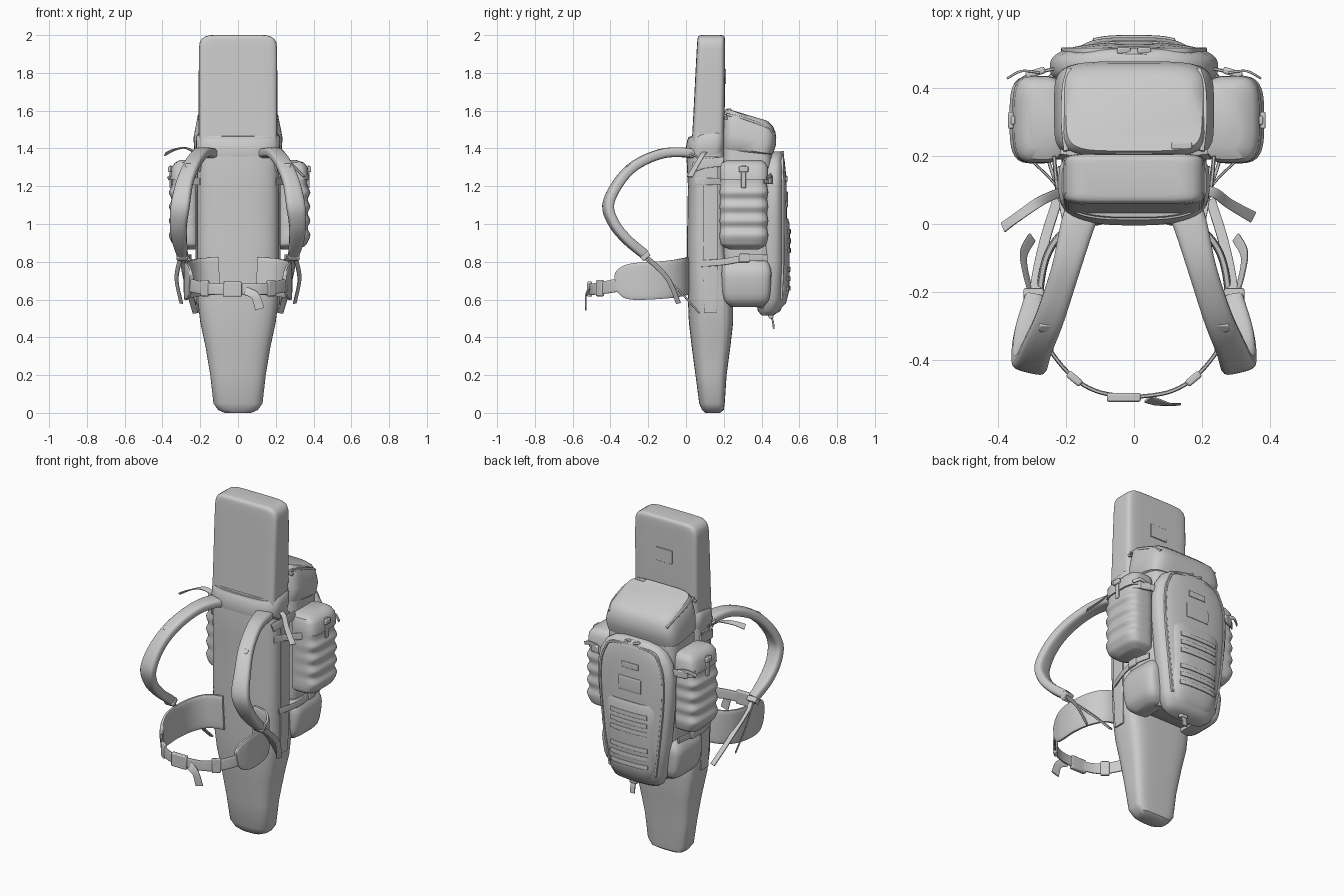
import bpy, math
from mathutils import Vector

grey = bpy.data.materials.new("fabric grey")
grey.diffuse_color = (0.6, 0.6, 0.6, 1)


def make(name, rings):
    """Skin a list of equal rings and cap both ends."""
    n = len(rings[0])
    verts = [p for r in rings for p in r]
    faces = [(i * n + j, i * n + (j + 1) % n, (i + 1) * n + (j + 1) % n, (i + 1) * n + j)
             for i in range(len(rings) - 1) for j in range(n)]
    faces += [tuple(reversed(range(n))), tuple(range(len(verts) - n, len(verts)))]
    me = bpy.data.meshes.new(name)
    me.from_pydata(verts, [], faces)
    me.materials.append(grey)
    ob = bpy.data.objects.new(name, me)
    bpy.context.collection.objects.link(ob)
    return ob


def oval(n, power, front=None):
    """Unit rounded square with n points; the front half may use its own roundness."""
    out = []
    for k in range(n):
        c, s = math.cos(2 * math.pi * (k + .5) / n), math.sin(2 * math.pi * (k + .5) / n)
        p = front if front and s < 0 else power
        out.append((math.copysign(abs(c) ** (2 / p), c), math.copysign(abs(s) ** (2 / p), s)))
    return out


def bag(name, sections, power=4, front=None, n=48):
    """Stack rounded sections: z, x0, x1, y0, y1 and an optional tilt toward the back."""
    rings = []
    for z, x0, x1, y0, y1, *tilt in sections:
        t = tilt[0] if tilt else 0
        cx, cy, hx, hy = (x0 + x1) / 2, (y0 + y1) / 2, abs(x1 - x0) / 2, (y1 - y0) / 2
        rings.append([(cx + hx * a, cy + hy * b, z + t * hy * b) for a, b in oval(n, power, front)])
    return make(name, rings)


def spline(pts, steps):
    """Smooth path through points of any dimension."""
    out = []
    for i in range(len(pts) - 1):
        a, b, c, d = pts[max(i - 1, 0)], pts[i], pts[i + 1], pts[min(i + 2, len(pts) - 1)]
        for k in range(steps):
            t = k / steps
            out.append([.5 * (2 * q + (r - p) * t + (2 * p - 5 * q + 4 * r - s) * t * t
                              + (3 * q - p - 3 * r + s) * t ** 3) for p, q, r, s in zip(a, b, c, d)])
    return out + [list(pts[-1])]


def strap(name, pts, thick, across=(1, 0, 0), steps=5, side=1, power=5):
    """Sweep a flat band along x, y, z, width points; side=-1 mirrors it."""
    path = spline([(side * p[0], *p[1:]) for p in pts], steps)
    pos = [Vector(p[:3]) for p in path]
    rings = []
    for i, p in enumerate(pos):
        t = (pos[min(i + 1, len(pos) - 1)] - pos[max(i - 1, 0)]).normalized()
        w = Vector((side * across[0], *across[1:]))
        w = (w - t * w.dot(t)).normalized()
        nrm = t.cross(w)
        rings.append([p + w * a * path[i][3] / 2 + nrm * b * thick / 2 for a, b in oval(16, power)])
    return make(name, rings)


def box(name, loc, size, rot=(0, 0, 0), bevel=.006):
    bpy.ops.mesh.primitive_cube_add(size=1, location=loc, rotation=rot)
    ob = bpy.context.object
    ob.name = name
    ob.scale = size
    bpy.ops.object.transform_apply(location=False, rotation=False)
    ob.data.materials.append(grey)
    m = ob.modifiers.new("bevel", 'BEVEL')
    m.width, m.segments = min(bevel, min(size) * .3), 2
    return ob


def sym(z, h, y0, y1, *t):
    return (z, -h, h, y0, y1, *t)


# Long sleeve: tapered lower half with a rounded front, collar and upper hood
bag("long_sleeve", [sym(0, .07, .10, .18), sym(.015, .105, .085, .2), sym(.05, .13, .07, .205),
                    sym(.2, .147, .05, .215), sym(.35, .172, .03, .235), sym(.48, .2, .015, .25),
                    sym(.6, .215, .01, .25), sym(.9, .215, .005, .21), sym(1.2, .215, .01, .21),
                    sym(1.4, .215, 0, .21), sym(1.46, .215, .012, .205)], 4.5, 3)
bag("sleeve_collar", [sym(1.36, .214, 0, .2, .04), sym(1.4, .222, -.004, .208, .06),
                      sym(1.46, .222, .008, .208, .12), sym(1.475, .212, .02, .2, .12)], 5, 2.8)
bag("sleeve_hood", [sym(1.42, .208, .03, .2), sym(1.6, .208, .04, .205), sym(1.8, .208, .05, .207),
                    sym(1.93, .207, .057, .207), sym(1.96, .203, .059, .207), sym(1.98, .193, .061, .206),
                    sym(1.992, .175, .064, .204), sym(1.998, .155, .072, .198), sym(2.0, .14, .085, .185)], 8)
box("hood_patch", (0, .208, 1.78), (.11, .008, .08))

# Main compartment with its bulging base and sloped lid
bag("main_compartment", [sym(.57, .17, .22, .42, -.2), sym(.6, .2, .2, .45, -.1), sym(.7, .225, .19, .47),
                         sym(.9, .225, .19, .46), sym(1.2, .23, .19, .46), sym(1.35, .225, .19, .46),
                         sym(1.42, .22, .19, .45)], 5)
bag("lid", [sym(1.37, .21, .19, .44, -.1), sym(1.39, .232, .19, .46, -.15), sym(1.45, .235, .19, .477, -.2),
            sym(1.5, .225, .195, .478, -.3), sym(1.54, .215, .2, .473, -.38), sym(1.565, .2, .215, .46, -.38),
            sym(1.575, .17, .24, .43, -.3)], 5)
strap("lid_seam", [(-.215, .212, 1.56, .015), (-.1, .2, 1.585, .015), (.1, .2, 1.585, .015),
                   (.215, .212, 1.56, .015)], .015, (0, 1, 0))
box("lid_zip_pull", (.14, .23, 1.605), (.06, .02, .012))
for s in (-1, 1):
    strap("lid_side_seam", [(.2, .215, 1.58, .014), (.208, .3, 1.562, .014), (.205, .4, 1.525, .014),
                            (.19, .455, 1.49, .014)], .014, side=s)
    # Lower side bulges
    x0, x1 = s * .12, s * .265
    bag("lower_side_pouch", spline([(.56, x0, s * .2, .24, .4), (.6, x0, s * .245, .2, .44),
                                    (.7, x0, x1, .19, .45), (.76, x0, s * .26, .19, .45),
                                    (.81, x0, s * .23, .2, .43)], 3), 4)

# Rear pocket; its outline also places the details sewn on it
pocket = [sym(.515, .12, .4, .46), sym(.54, .155, .38, .5), sym(.6, .185, .37, .525), sym(.8, .215, .375, .537),
          sym(1.05, .245, .385, .535), sym(1.2, .248, .39, .533), sym(1.28, .23, .4, .528),
          sym(1.34, .19, .405, .522), sym(1.37, .14, .41, .515), sym(1.385, .08, .43, .5)]
bag("rear_pocket", pocket, 2.6)
panel = [sym(.55, .11, .42, .5), sym(.58, .14, .4, .53), sym(.65, .155, .4, .547), sym(.9, .172, .4, .55),
         sym(1.0, .175, .4, .549), sym(1.03, .17, .4, .54)]
bag("rear_lower_panel", panel, 3)


def on_surface(sections, power, x, z):
    for a, b in zip(sections, sections[1:]):
        if a[0] <= z <= b[0]:
            _, _, h, y0, y1 = [p + (q - p) * (z - a[0]) / (b[0] - a[0]) for p, q in zip(a, b)]
            return (y0 + y1) / 2 + (y1 - y0) / 2 * max(0, 1 - abs(x / h) ** power) ** (1 / power)


def band(name, sections, power, z, half, width):
    xs = [half * k / 4 for k in range(-4, 5)]
    strap(name, [(x, on_surface(sections, power, x, z), z, width) for x in xs], .012, (0, 0, 1), 2)


for z in (.66, .71, .76, .86, .91, .96):
    band("webbing_row", panel, 3, z, .12, .026)
band("rear_patch", pocket, 2.6, 1.13, .075, .085)
band("rear_name_strip", pocket, 2.6, 1.24, .055, .035)
# Pocket zip line and pulls
zip_line = [(.15, .6), (.18, .8), (.205, 1.05), (.205, 1.2), (.18, 1.29), (.12, 1.35)]
outline = [(-x, z) for x, z in zip_line] + [(x, z) for x, z in reversed(zip_line)]
strap("pocket_zip", [(x, on_surface(pocket, 2.6, x, z), z, .016) for x, z in outline], .012, (0, 1, 0), 4)
for x in (-.03, .03):
    box("zip_pull", (x, .51, 1.375), (.04, .018, .014), (0, .3, 0))

for s in (-1, 1):
    # Ribbed side pocket with a flap and buckle; the right one is fuller
    d = .005 if s > 0 else -.012
    xi = s * .205
    secs = [(.865, s * .23, s * .32, .23, .385), (.885, xi, s * (.35 + d), .19, .42)]
    for k in range(4):
        z = .905 + k * .075
        secs += [(z, xi, s * (.364 + d), .18, .43), (z + .037, xi, s * (.378 + d), .178, .436)]
    secs += [(1.205, xi, s * (.362 + d), .18, .43), (1.27, xi, s * (.358 + d), .18, .43),
             (1.31, xi, s * (.33 + d), .19, .42)]
    bag("side_pocket", spline(secs, 4), 3.6)
    bag("side_pocket_flap", [(1.235, xi, s * (.37 + d), .18, .436), (1.3, xi, s * (.364 + d), .18, .434),
                             (1.325, xi, s * (.345 + d), .19, .42), (1.338, s * .22, s * .31, .22, .4)], 3.8)
    box("flap_strap", (s * (.368 + d), .305, 1.25), (.012, .025, .12))
    box("flap_buckle", (s * (.374 + d), .305, 1.29), (.016, .05, .03))
    # Compression straps and their loose tails
    strap("upper_compression_strap", [(.2, .05, 1.225, .04), (.235, .12, 1.225, .04), (.3, .185, 1.225, .04)],
          .008, (0, 0, 1), 4, s)
    strap("rear_compression_strap", [(.35, .41, 1.235, .04), (.31, .437, 1.235, .04), (.22, .46, 1.235, .04)],
          .01, (0, 0, 1), 4, s)
    strap("compression_tail", [(.28, .445, 1.25, .025), (.33, .45, 1.26, .02), (.37, .43, 1.24, .02)],
          .007, (0, 0, 1), 4, s)
    box("compression_buckle", (s * .29, .445, 1.235), (.06, .02, .045), (0, 0, -s * .3))
    strap("lower_compression_strap", [(.215, .08, .79, .035), (.255, .2, .8, .035), (.268, .32, .82, .035),
                                      (.25, .43, .82, .035)], .01, (0, 0, 1), 4, s)
    box("lower_buckle", (s * .268, .31, .82), (.02, .06, .045))
    strap("sleeve_side_seam", [(.212, .13, .53, .07), (.22, .13, .8, .08), (.22, .13, 1.36, .08)], .01, (0, 1, 0), 4, s)

    # Padded shoulder strap, lower adjuster and load lifter
    strap("shoulder_strap", [(.14, .06, 1.36, .1), (.165, 0, 1.378, .1), (.2, -.13, 1.372, .085),
                             (.245, -.27, 1.31, .085), (.283, -.36, 1.215, .09), (.305, -.412, 1.1, .1),
                             (.315, -.38, 1.0, .09), (.31, -.31, .915, .08), (.295, -.22, .84, .055)],
          .052, (1, .25, 0), 6, s, 3.5)
    box("strap_loop", (s * .25, -.3, 1.305), (.06, .03, .025), (.75, 0, 0))
    strap("adjuster_webbing", [(.295, -.25, .855, .035), (.285, -.15, .76, .03), (.26, -.04, .65, .03),
                               (.225, .07, .53, .03)], .01, (1, 0, 0), 4, s)
    box("adjuster_buckle", (s * .295, -.215, .83), (.06, .05, .03), (.7, 0, 0))
    strap("adjuster_tail", [(.3, -.21, .82, .03), (.315, -.16, .78, .03), (.325, -.09, .7, .03),
                            (.3, -.04, .58, .03)], .007, (.5, .8, 0), 5, s)
    strap("load_lifter", [(.18, -.06, 1.4, .03), (.2, .03, 1.37, .03), (.215, .12, 1.32, .03)], .01, (1, 0, 0), 4, s)
    strap("sleeve_anchor", [(.2, .04, 1.3, .05), (.225, .1, 1.32, .05), (.235, .2, 1.33, .05)], .012, (0, 0, 1), 4, s)

    # Hip belt wing tapering to webbing
    strap("hip_belt_pad", [(.1, .008, .725, .2), (.19, -.012, .72, .2), (.25, -.08, .708, .2),
                           (.275, -.18, .7, .2), (.272, -.28, .695, .195), (.258, -.34, .69, .16),
                           (.248, -.37, .685, .09)], .022, (0, 0, 1), 6, s)
    strap("hip_belt_webbing", [(.272, -.29, .68, .07), (.25, -.365, .675, .07), (.18, -.45, .66, .065),
                               (.1, -.495, .655, .06), (-.01, -.51, .655, .06)], .012, (0, 0, 1), 5, s)
    box("belt_slider", (s * .175, -.455, .66), (.05, .022, .085), (0, 0, s * .7))

# Load lifter tails hang differently on each side
strap("left_lifter_tail", [(-.2, .1, 1.36, .03), (-.27, .07, 1.4, .03), (-.33, .03, 1.395, .03),
                           (-.385, -.01, 1.37, .035)], .007, (.4, .8, 0))
strap("right_lifter_tail", [(.2, .1, 1.38, .03), (.24, .09, 1.37, .03), (.28, .06, 1.32, .03),
                            (.35, .02, 1.25, .035)], .007, (.4, .8, 0))
# Belt buckle and loose ends
box("belt_buckle", (-.03, -.51, .655), (.1, .026, .08))
strap("belt_tail", [(.04, -.515, .645, .045), (.09, -.53, .62, .045), (.115, -.53, .55, .05)], .008, (1, 0, .3))
strap("base_tail", [(.03, .42, .53, .03), (.03, .455, .5, .03), (.03, .465, .445, .03)], .01)
box("base_buckle", (.03, .45, .52), (.05, .025, .04))

# Outward faces everywhere, then smooth shading with kept edges
bpy.ops.object.select_all(action='SELECT')
bpy.context.view_layer.objects.active = bpy.context.selected_objects[0]
bpy.ops.object.mode_set(mode='EDIT')
bpy.ops.mesh.select_all(action='SELECT')
bpy.ops.mesh.normals_make_consistent(inside=False)
bpy.ops.object.mode_set(mode='OBJECT')
bpy.ops.object.shade_smooth_by_angle(angle=math.radians(40))
